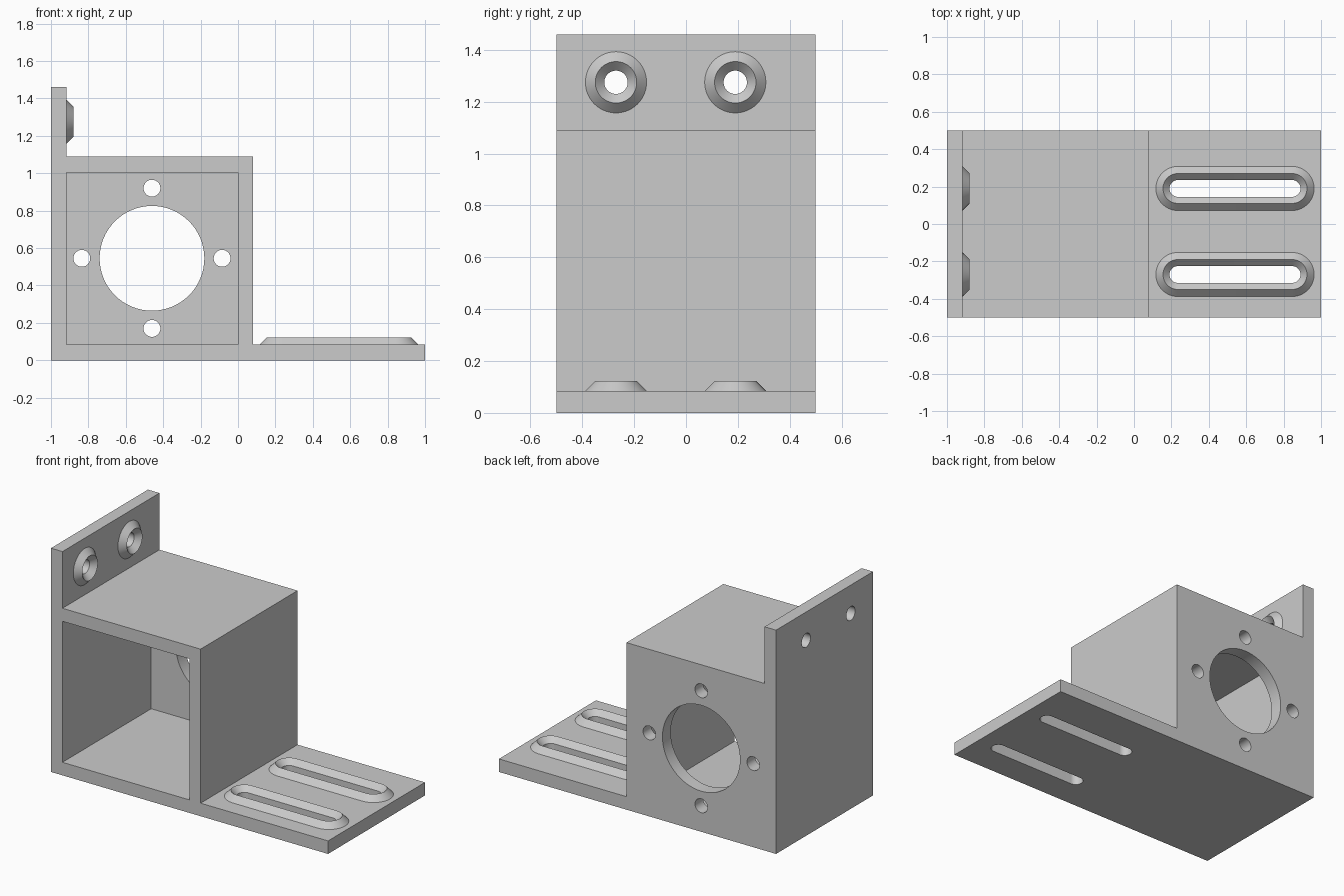
import bpy, bmesh, math
from mathutils import Matrix, Vector

if "Cube" in bpy.data.objects:
    bpy.data.objects.remove(bpy.data.objects["Cube"])

WALL = 0.085
SEG = 32          # segments per half circle
LUG_Y = (-0.27, 0.19)

grey = bpy.data.materials.new("plain grey")
grey.use_nodes = True
GREY = (0.6, 0.6, 0.6, 1)
grey.diffuse_color = GREY
grey.node_tree.nodes["Principled BSDF"].inputs["Base Color"].default_value = GREY


def finish(name, bm, matrix=Matrix()):
    bmesh.ops.transform(bm, matrix=matrix, verts=bm.verts)
    bmesh.ops.recalc_face_normals(bm, faces=bm.faces)
    mesh = bpy.data.meshes.new(name)
    bm.to_mesh(mesh)
    bm.free()
    obj = bpy.data.objects.new(name, mesh)
    mesh.materials.append(grey)
    bpy.context.collection.objects.link(obj)
    return obj


def extrude_profile(name, points, y0, y1):
    """Solid made from an xz outline, extruded along y."""
    bm = bmesh.new()
    face = bm.faces.new([bm.verts.new((x, y0, z)) for x, z in points])
    ext = bmesh.ops.extrude_face_region(bm, geom=[face])["geom"]
    bmesh.ops.translate(bm, vec=(0, y1 - y0, 0),
                        verts=[v for v in ext if isinstance(v, bmesh.types.BMVert)])
    return finish(name, bm)


def stadium(bm, radius, z, half):
    """Ring of two half circles, joined by straight sides if half > 0."""
    ring = []
    for side in (1, -1):
        for i in range(SEG + (1 if half else 0)):
            a = math.pi * i / SEG - math.pi / 2
            ring.append(bm.verts.new((side * (half + radius * math.cos(a)),
                                      side * radius * math.sin(a), z)))
    return ring


def loft(name, profile, half, matrix, closed_loop):
    """Sweep a (radius, z) profile around a circle or slot."""
    bm = bmesh.new()
    rings = [stadium(bm, r, z, half) for r, z in profile]
    pairs = list(zip(rings, rings[1:]))
    if closed_loop:
        pairs.append((rings[-1], rings[0]))
    else:
        bm.faces.new(rings[0])
        bm.faces.new(rings[-1])
    for a, b in pairs:
        for i in range(len(a)):
            j = (i + 1) % len(a)
            bm.faces.new((a[i], a[j], b[j], b[i]))
    return finish(name, bm, matrix)


def cut(target, cutter):
    mod = target.modifiers.new("cut", 'BOOLEAN')
    mod.operation, mod.solver, mod.object = 'DIFFERENCE', 'EXACT', cutter
    bpy.context.view_layer.objects.active = target
    bpy.ops.object.modifier_apply(modifier=mod.name)
    bpy.data.objects.remove(cutter)


# Bracket body: upright plate, motor box and foot plate in one outline
body = extrude_profile("bracket_body", [
    (-1, 0), (1, 0), (1, WALL), (0.08, WALL), (0.08, 1.09),
    (-0.917, 1.09), (-0.917, 1.46), (-1, 1.46)], -0.5, 0.5)

# Box cavity, open at the front
cut(body, extrude_profile("cavity_cutter", [
    (-0.917, WALL), (0, WALL), (0, 1.005), (-0.917, 1.005)], -0.6, 0.5 - WALL))

# Shaft opening and four screw holes in the back wall
to_back = Matrix.Rotation(math.pi / 2, 4, 'X')
center = Vector((-0.46, 0.5, 0.545))
holes = [(0, 0, 0.28)] + [(0.375 * x, 0.375 * z, 0.045)
                          for x, z in ((1, 0), (-1, 0), (0, 1), (0, -1))]
for dx, dz, r in holes:
    place = Matrix.Translation(center + Vector((dx, 0, dz))) @ to_back
    cut(body, loft("hole_cutter", [(r, -0.15), (r, 0.15)], 0, place, False))

# Countersunk raised rims: round on the upright plate, slotted on the foot
RIM = [(0.118, 0), (0.08, 0.038), (0.045, 0.003), (0.045, 0)]
HOLE = [(0.045, -0.15), (0.045, 0.1)]
parts = [body]
for y, label in zip(LUG_Y, ("front", "back")):
    upright = Matrix.Translation((-0.917, y, 1.275)) @ Matrix.Rotation(math.pi / 2, 4, 'Y')
    foot = Matrix.Translation((0.54, y, WALL))
    for kind, half, place in (("screw_rim", 0, upright), ("slot_rim", 0.305, foot)):
        cut(body, loft("rim_cutter", HOLE, half, place, False))
        parts.append(loft(f"{label}_{kind}", RIM, half, place, True))

# Smooth round walls, keep the edges crisp
bpy.ops.object.select_all(action='DESELECT')
for obj in parts:
    obj.select_set(True)
bpy.context.view_layer.objects.active = body
bpy.ops.object.shade_smooth_by_angle(angle=math.radians(30))
